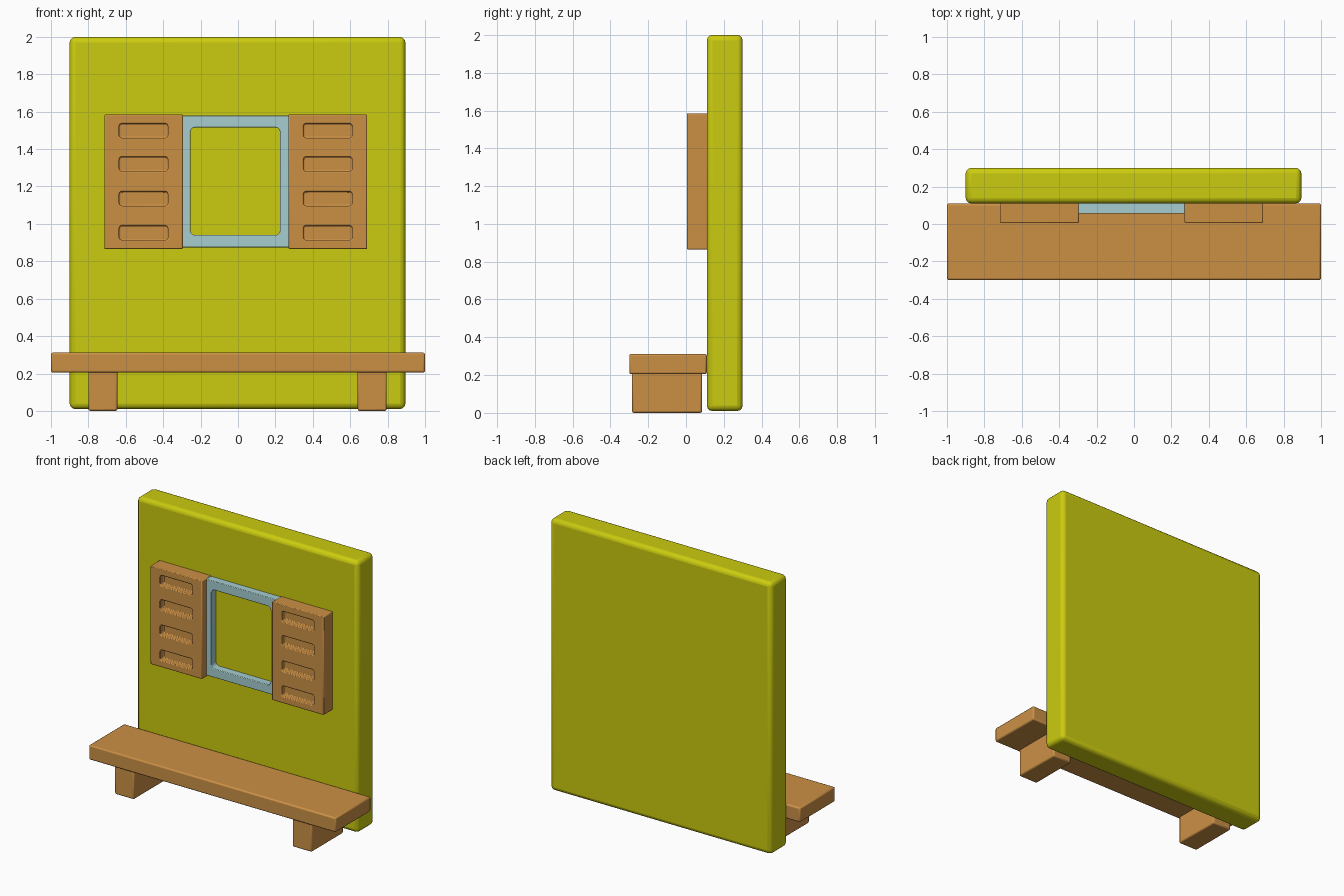
import bpy
import bmesh
import math
from mathutils import Vector

cube = bpy.data.objects.get("Cube")
if cube:
    bpy.data.objects.remove(cube, do_unlink=True)


def material(name, color):
    mat = bpy.data.materials.new(name)
    mat.use_nodes = True
    mat.diffuse_color = (*color, 1)
    mat.node_tree.nodes["Principled BSDF"].inputs["Base Color"].default_value = (*color, 1)
    return mat


YELLOW = material("yellow plaster", (0.60, 0.60, 0.005))
WOOD = material("warm wood", (0.60, 0.28, 0.06))
BLUE = material("pale blue paint", (0.38, 0.61, 0.63))


def box(name, x, y, z, mat):
    """Box spanning three (low, high) ranges."""
    mesh = bpy.data.meshes.new(name)
    bm = bmesh.new()
    bmesh.ops.create_cube(bm, size=1)
    for v in bm.verts:
        v.co = Vector([r[0] + (c + 0.5) * (r[1] - r[0]) for c, r in zip(v.co, (x, y, z))])
    bm.to_mesh(mesh)
    bm.free()
    obj = bpy.data.objects.new(name, mesh)
    bpy.context.collection.objects.link(obj)
    mesh.materials.append(mat)
    return obj


def soften(obj, width, segments=2):
    bev = obj.modifiers.new("soft edges", 'BEVEL')
    bev.width = width
    bev.segments = segments
    bev.limit_method = 'ANGLE'
    bev.angle_limit = math.radians(40)


def cutter(x, y, z, radius):
    """Box with rounded corners along the depth axis, used for openings."""
    obj = box("opening_cutter", x, y, z, WOOD)
    bm = bmesh.new()
    bm.from_mesh(obj.data)
    edges = [e for e in bm.edges
             if abs(e.verts[0].co.y - e.verts[1].co.y) > (y[1] - y[0]) / 2]
    bmesh.ops.bevel(bm, geom=edges, offset=radius, segments=3, profile=0.5, affect='EDGES')
    bm.to_mesh(obj.data)
    bm.free()
    obj.hide_render = True
    return obj


def carve(obj, cutters):
    """Subtract the cutters, bake the result and drop the cutters."""
    for c in cutters:
        mod = obj.modifiers.new("opening", 'BOOLEAN')
        mod.operation = 'DIFFERENCE'
        mod.solver = 'EXACT'
        mod.object = c
    graph = bpy.context.evaluated_depsgraph_get()
    baked = bpy.data.meshes.new_from_object(obj.evaluated_get(graph))
    obj.modifiers.clear()
    obj.data = baked
    for c in cutters:
        bpy.data.objects.remove(c, do_unlink=True)


def smooth(obj):
    bpy.ops.object.select_all(action='DESELECT')
    obj.select_set(True)
    bpy.context.view_layer.objects.active = obj
    bpy.ops.object.shade_smooth_by_angle(angle=math.radians(35))


parts = []

# Wall slab
wall = box("wall", (-0.9, 0.895), (0.11, 0.3), (0.01, 2.0), YELLOW)
soften(wall, 0.03, 3)
parts.append(wall)

# Window frame
frame = box("window_frame", (-0.3, 0.275), (0.055, 0.115), (0.875, 1.58), BLUE)
carve(frame, [cutter((-0.255, 0.225), (0, 0.2), (0.94, 1.515), 0.025)])
soften(frame, 0.004)
parts.append(frame)

# Shutters with four slots each
for name, x in (("right_shutter", -0.715), ("left_shutter", 0.27)):
    shutter = box(name, (x, x + 0.42), (0.005, 0.115), (0.865, 1.585), WOOD)
    slots = [cutter((x + 0.08, x + 0.34), (-0.05, 0.05), (z - 0.038, z + 0.038), 0.014)
             for z in (0.952, 1.135, 1.32, 1.498)]
    carve(shutter, slots)
    soften(shutter, 0.006)
    parts.append(shutter)

# Bench seat and legs
seat = box("bench_seat", (-1, 1), (-0.3, 0.11), (0.205, 0.312), WOOD)
soften(seat, 0.01)
parts.append(seat)
for name, x in (("right_bench_leg", -0.8), ("left_bench_leg", 0.64)):
    leg = box(name, (x, x + 0.155), (-0.285, 0.085), (0, 0.215), WOOD)
    soften(leg, 0.01)
    parts.append(leg)

for part in parts:
    smooth(part)
